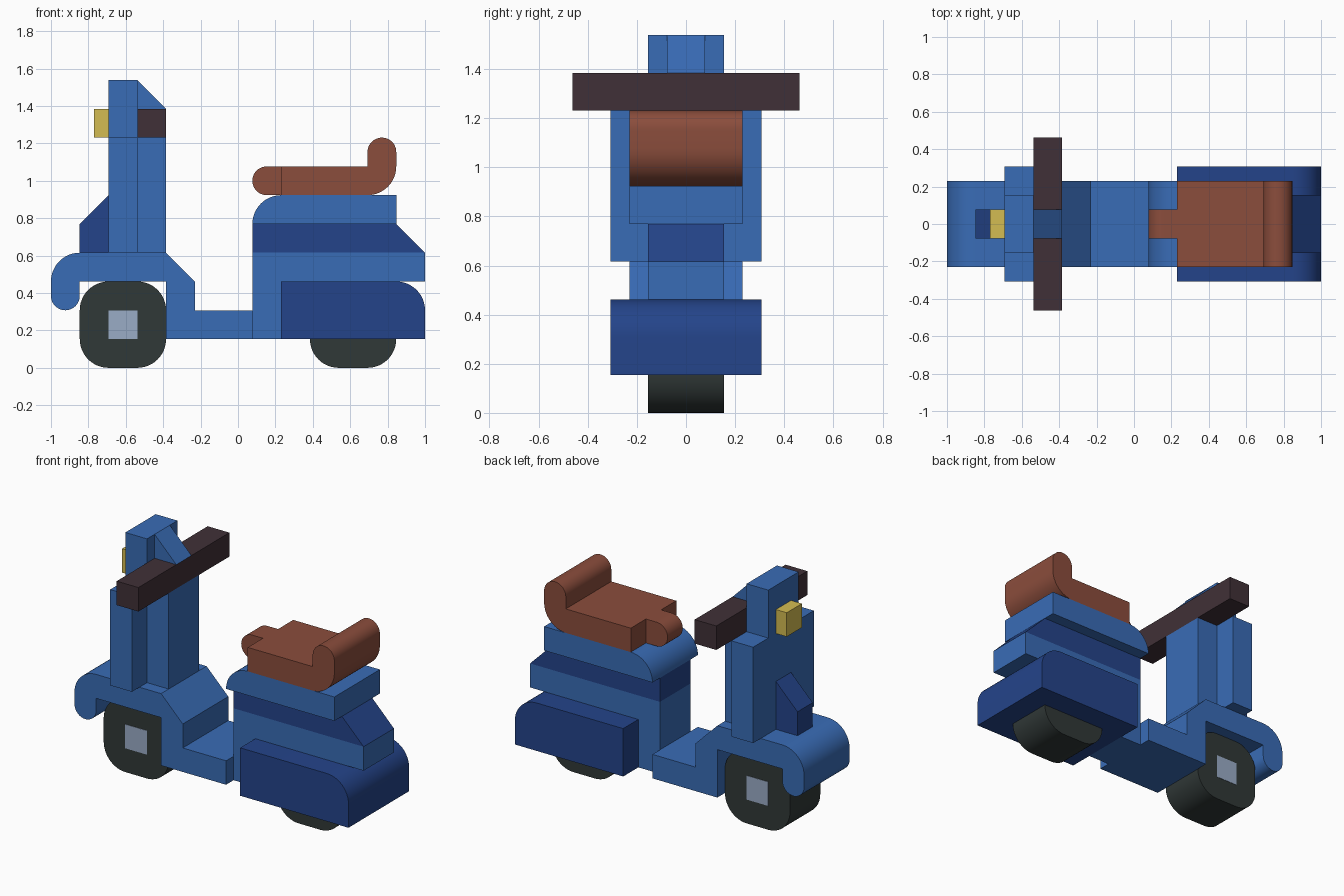
import bpy
import bmesh
import math
from mathutils import Vector

cube = bpy.data.objects.get("Cube")
if cube:
    bpy.data.objects.remove(cube, do_unlink=True)

U = 1 / 13  # design grid: 26 units make the full length


def material(name, rgb):
    lin = [((c / 255 + 0.055) / 1.055) ** 2.4 for c in rgb] + [1.0]
    m = bpy.data.materials.new(name)
    m.use_nodes = True
    m.diffuse_color = lin
    bsdf = next(n for n in m.node_tree.nodes if n.type == "BSDF_PRINCIPLED")
    bsdf.inputs["Base Color"].default_value = lin
    return m


blue = material("body blue", (57, 108, 182))
navy = material("dark blue", (36, 68, 138))
leather = material("seat brown", (139, 77, 60))
grip = material("handlebar dark", (64, 48, 55))
rubber = material("tyre black", (48, 56, 55))
metal = material("hub grey", (154, 172, 198))
yellow = material("lamp yellow", (212, 188, 82))


def outline(corners, steps=12):
    """Expand (x, z, radius) corners into a rounded outline."""
    pts = []
    for i, corner in enumerate(corners):
        p = Vector(corner[:2])
        r = corner[2] if len(corner) > 2 else 0
        if not r:
            new = [p]
        else:
            a = (Vector(corners[i - 1][:2]) - p).normalized()
            b = (Vector(corners[(i + 1) % len(corners)][:2]) - p).normalized()
            c = p + r * (a + b)
            angles = [math.pi / 2 * k / steps for k in range(steps + 1)]
            new = [c - r * (b * math.cos(t) + a * math.sin(t)) for t in angles]
        for q in new:
            if not pts or (q - pts[-1]).length > 1e-4:
                pts.append(q)
    if (pts[0] - pts[-1]).length < 1e-4:
        pts.pop()
    return pts


def slab(name, corners, half, mat):
    """Side profile extruded across the width, centred on y = 0."""
    bm = bmesh.new()
    face = bm.faces.new([bm.verts.new((p.x * U, -half * U, p.y * U)) for p in outline(corners)])
    out = bmesh.ops.extrude_face_region(bm, geom=[face])
    moved = [v for v in out["geom"] if isinstance(v, bmesh.types.BMVert)]
    bmesh.ops.translate(bm, verts=moved, vec=(0, 2 * half * U, 0))
    bmesh.ops.recalc_face_normals(bm, faces=bm.faces)
    mesh = bpy.data.meshes.new(name)
    bm.to_mesh(mesh)
    bm.free()
    mesh.materials.append(mat)
    mesh.shade_smooth()
    mesh.set_sharp_from_angle(angle=math.radians(30))
    ob = bpy.data.objects.new(name, mesh)
    bpy.context.collection.objects.link(ob)
    return ob


def rect(x0, x1, z0, z1, r=0):
    return [(x0, z0, r), (x1, z0, r), (x1, z1, r), (x0, z1, r)]


# Wheels
slab("front_wheel", rect(-11, -5, 0, 6, 2), 2, rubber)
slab("rear_wheel", rect(5, 11, 0, 6, 2), 2, rubber)
slab("front_hub", rect(-9, -7, 2, 4), 2.03, metal)

# Front mudguard running into the footboard
slab("mudguard_and_footboard",
     [(-13, 8, 2), (-5, 8), (-3, 6), (-3, 4), (1, 4), (1, 2), (-5, 2), (-5, 6),
      (-11, 6), (-11, 4, 1), (-13, 4, 1)], 3, blue)

# Steering column, shield and head
slab("leg_shield", rect(-9, -7, 8, 16), 4, blue)
slab("steering_column", rect(-7, -5, 8, 16), 2, blue)
slab("steering_head", rect(-9, -7, 16, 20), 2, blue)
slab("head_slope", [(-7, 18), (-5, 18), (-7, 20)], 1, blue)
slab("handlebar", rect(-7, -5, 16, 18), 6, grip)
slab("headlamp", rect(-10, -9, 16, 18), 1, yellow)
slab("horn_cover", [(-11, 8), (-9, 8), (-9, 12), (-11, 10)], 1, navy)

# Rear body
slab("rear_body", [(1, 2), (3, 2), (3, 6), (13, 6), (13, 8), (1, 8)], 2, blue)
slab("rear_band", [(1, 8), (13, 8), (11, 10), (1, 10)], 2, navy)
slab("rear_deck", [(1, 10), (11, 10), (11, 12), (1, 12, 2)], 3, blue)
slab("engine_cover", [(3, 2), (13, 2), (13, 6, 2), (3, 6)], 4, navy)

# Seat
slab("seat", [(3, 12), (11, 12, 2), (11, 16, 1), (9, 16, 1), (9, 14), (3, 14)], 3, leather)
slab("seat_nose", [(3, 12), (3, 14), (1, 14, 1), (1, 12, 1)], 1, leather)
